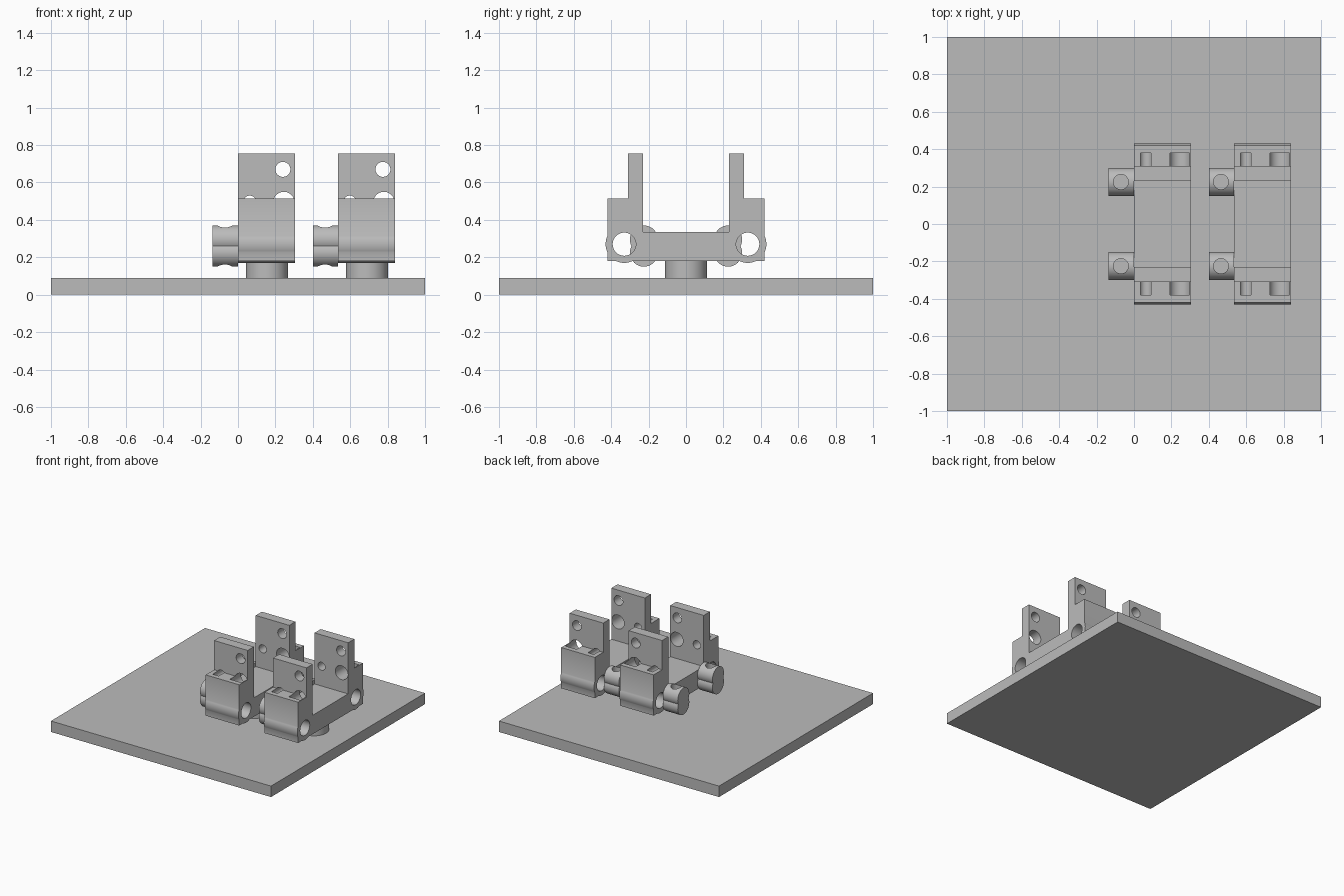
import bpy, bmesh, math
from mathutils import Matrix, Vector

if "Cube" in bpy.data.objects:
    bpy.data.objects.remove(bpy.data.objects["Cube"])

GREY = (0.5, 0.5, 0.5, 1)
grey = bpy.data.materials.new("plain_grey")
grey.use_nodes = True
grey.diffuse_color = GREY
grey.node_tree.nodes["Principled BSDF"].inputs["Base Color"].default_value = GREY


def arc(cy, cz, r, start, end, steps):
    """Points of an arc in the side plane, angles in degrees."""
    angles = [math.radians(start + (end - start) * i / steps) for i in range(steps + 1)]
    return [(cy + r * math.cos(a), cz + r * math.sin(a)) for a in angles]


def add_object(name, bm):
    bmesh.ops.recalc_face_normals(bm, faces=bm.faces)
    mesh = bpy.data.meshes.new(name)
    bm.to_mesh(mesh)
    bm.free()
    mesh.materials.append(grey)
    obj = bpy.data.objects.new(name, mesh)
    bpy.context.collection.objects.link(obj)
    return obj


def extrude_x(name, profile, x0, x1):
    """Solid from a side profile swept along x."""
    bm = bmesh.new()
    face = bm.faces.new([bm.verts.new((x0, y, z)) for y, z in profile])
    swept = bmesh.ops.extrude_face_region(bm, geom=[face])["geom"]
    verts = [g for g in swept if isinstance(g, bmesh.types.BMVert)]
    bmesh.ops.translate(bm, verts=verts, vec=(x1 - x0, 0, 0))
    return add_object(name, bm)


def cylinder(name, start, end, r):
    start, end = Vector(start), Vector(end)
    axis = end - start
    turn = axis.to_track_quat("Z", "Y").to_matrix().to_4x4()
    bm = bmesh.new()
    bmesh.ops.create_cone(bm, cap_ends=True, segments=48, radius1=r, radius2=r,
                          depth=axis.length,
                          matrix=Matrix.Translation((start + end) / 2) @ turn)
    return add_object(name, bm)


def select_only(obj):
    bpy.ops.object.select_all(action="DESELECT")
    obj.select_set(True)
    bpy.context.view_layer.objects.active = obj


def drill(obj, *holes):
    """Cut round holes, each given as start, end and radius."""
    select_only(obj)
    for hole in holes:
        cutter = cylinder("hole_cutter", *hole)
        mod = obj.modifiers.new("hole", "BOOLEAN")
        mod.operation, mod.solver, mod.object = "DIFFERENCE", "EXACT", cutter
        bpy.ops.object.modifier_apply(modifier=mod.name)
        bpy.data.objects.remove(cutter)


def smooth(obj):
    select_only(obj)
    bpy.ops.object.shade_smooth_by_angle(angle=math.radians(25))


# Base plate
extrude_x("base_plate", [(-1, 0), (1, 0), (1, 0.09), (-1, 0.09)], -1, 1)

# Half of the bracket outline, with the bulge of the hinge barrel
HY, HZ = 0.33, 0.27
half = (arc(HY, HZ, 0.1, -115.8, -64.2, 10) + [(0.42, 0.18)]
        + arc(HY, HZ, 0.1, -25.8, 25.8, 10)
        + [(0.42, 0.515), (0.31, 0.515), (0.31, 0.755), (0.23, 0.755), (0.23, 0.335)])
outline = half + [(-y, z) for y, z in reversed(half)]

# Lobed outline of a pin: two overlapping circles, one above the other
PY, PZ, PR, SHIFT = 0.225, 0.26, 0.075, 0.035
cusp = math.degrees(math.asin(SHIFT / PR))
lobes = (arc(PY, PZ + SHIFT, PR, -cusp, 180 + cusp, 32)
         + arc(PY, PZ - SHIFT, PR, 180 - cusp, 360 + cusp, 32)[1:-1])

for label, x in (("right", 0.0), ("left", 0.535)):
    # Bracket with hinge bores, wall holes and shoulder pockets
    bracket = extrude_x(label + "_bracket", outline, x, x + 0.305)
    for s in (1, -1):
        drill(bracket,
              ((x - 0.1, s * HY, HZ), (x + 0.4, s * HY, HZ), 0.062),
              ((x + 0.24, s * 0.15, 0.67), (x + 0.24, s * 0.5, 0.67), 0.04),
              ((x + 0.245, s * 0.15, 0.493), (x + 0.245, s * 0.38, 0.493), 0.057),
              ((x + 0.063, s * 0.15, 0.497), (x + 0.063, s * 0.38, 0.497), 0.033))
    smooth(bracket)

    # Side pins with a vertical hole
    for side, s in (("back", 1), ("front", -1)):
        pin = extrude_x(f"{label}_{side}_pin", [(s * y, z) for y, z in lobes], x - 0.135, x)
        drill(pin, ((x - 0.07, s * PY, 0.1), (x - 0.07, s * PY, 0.45), 0.04))
        smooth(pin)

    # Round pedestal under the bracket
    smooth(cylinder(label + "_pedestal", (x + 0.155, 0, 0.08), (x + 0.155, 0, 0.2), 0.112))
